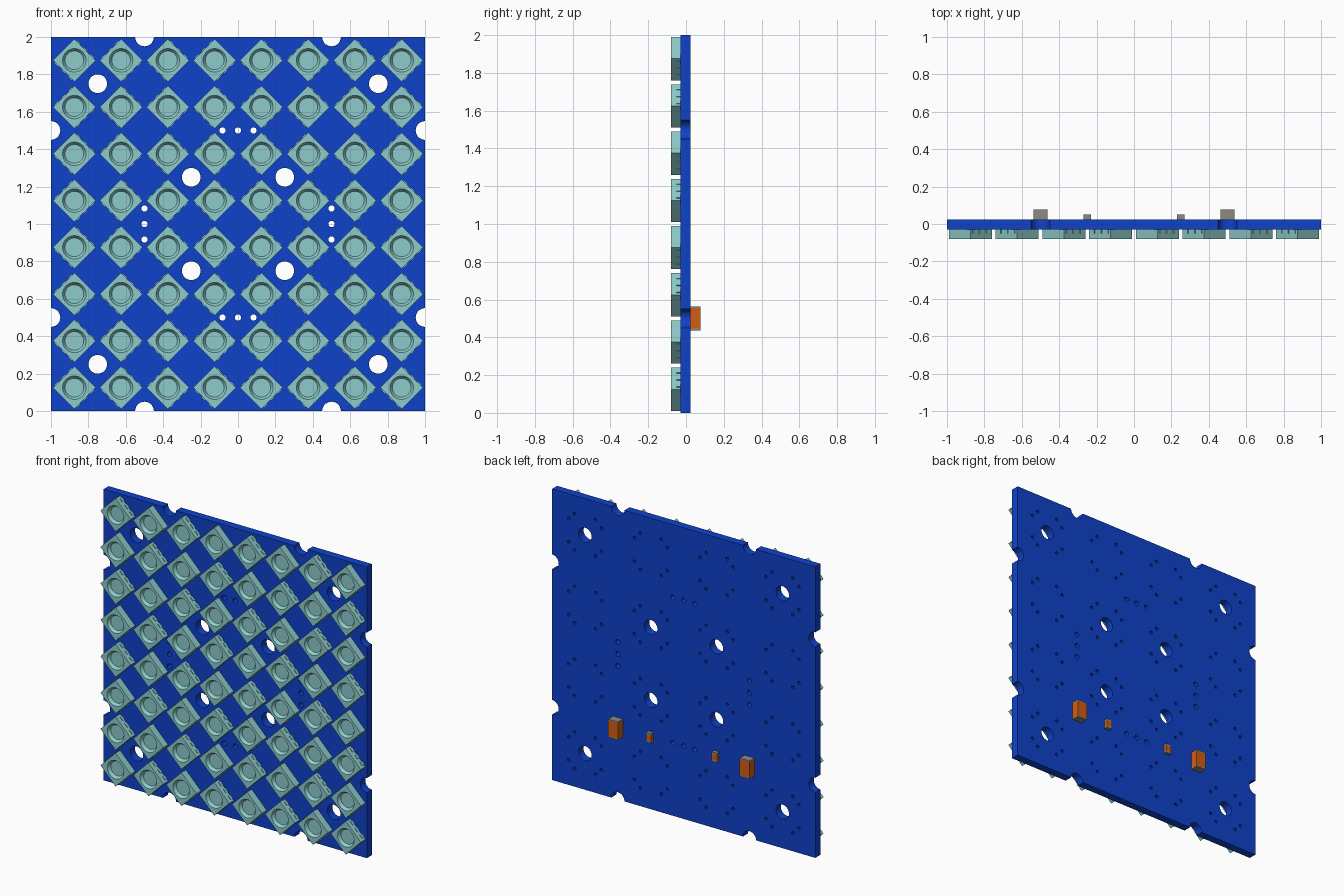
import bpy, bmesh
from math import sin, cos, pi, radians
from mathutils import Matrix, Vector

cube = bpy.data.objects.get("Cube")
if cube:
    bpy.data.objects.remove(cube, do_unlink=True)


def material(name, rgb):
    m = bpy.data.materials.new(name)
    m.use_nodes = True
    m.diffuse_color = (*rgb, 1)
    m.node_tree.nodes["Principled BSDF"].inputs["Base Color"].default_value = (*rgb, 1)
    return m


BLUE = material("board blue", (0.005, 0.055, 0.60))
TEAL = material("lamp teal", (0.27, 0.60, 0.60))
ORANGE = material("chip orange", (0.65, 0.11, 0.006))
GREY = material("terminal grey", (0.27, 0.25, 0.23))

FRONT, BACK = -0.03, 0.025   # board faces
LAMP_FRONT = -0.08


def add_object(name, mesh, location=(0, 0, 0)):
    ob = bpy.data.objects.new(name, mesh)
    ob.location = location
    bpy.context.collection.objects.link(ob)
    return ob


def add_box(bm, centre, size, index=0):
    mat = Matrix.Translation(centre) @ Matrix.Diagonal((*size, 1))
    for v in bmesh.ops.create_cube(bm, size=1, matrix=mat)["verts"]:
        for f in v.link_faces:
            f.material_index = index


# Board: notched outline with round holes, extruded from a flat curve
curve = bpy.data.curves.new("board", "CURVE")
curve.dimensions = "2D"
curve.fill_mode = "BOTH"
curve.extrude = (BACK - FRONT) / 2


def add_loop(points):
    s = curve.splines.new("POLY")
    s.points.add(len(points) - 1)
    for p, (x, y) in zip(s.points, points):
        p.co = (x, y, 0, 1)
    s.use_cyclic_u = True


def add_hole(x, y, r, n):
    add_loop([(x + r * cos(2 * pi * i / n), y + r * sin(2 * pi * i / n)) for i in range(n)])


side = [Vector((-1, -1))]
for c in (-0.5, 0.5):
    side += [Vector((c - 0.05 * cos(pi * i / 16), -1 + 0.05 * sin(pi * i / 16)))
             for i in range(17)]
outline = []
for k in range(4):
    turn = Matrix.Rotation(k * pi / 2, 2)
    outline += [tuple(turn @ p) for p in side]
add_loop(outline)

for sx in (-1, 1):
    for sy in (-1, 1):
        for d in (0.25, 0.75):
            add_hole(sx * d, sy * d, 0.05, 32)       # mounting holes
for s in (-0.5, 0.5):
    for t in (-0.083, 0, 0.083):
        add_hole(s, t, 0.017, 16)                    # break-off holes
        add_hole(t, s, 0.017, 16)
quarters = (-0.75, -0.25, 0.25, 0.75)
for cx in quarters:
    for cy in quarters:
        for sx in (-1, 1):
            for sy in (-1, 1):
                add_hole(cx + sx * 0.125, cy + sy * 0.08, 0.011, 10)   # pin holes
                add_hole(cx + sx * 0.08, cy + sy * 0.125, 0.011, 10)

board = add_object("board", curve, (0, (FRONT + BACK) / 2, 1))
board.rotation_euler = (pi / 2, 0, 0)
curve.materials.append(BLUE)
bpy.ops.object.select_all(action="DESELECT")
board.select_set(True)
bpy.context.view_layer.objects.active = board
bpy.ops.object.convert(target="MESH")
bpy.ops.object.shade_smooth_by_angle(angle=radians(30))


# Lamp: square body with a tapered round recess and small side terminals
def lamp_mesh(half=0.081, n=32):
    bm = bmesh.new()
    angles = [2 * pi * i / n for i in range(n)]
    square = [1 / max(abs(cos(a)), abs(sin(a))) for a in angles]
    rows = []
    for r, y, is_square in ((half, FRONT, True), (half, LAMP_FRONT, True),
                            (0.063, LAMP_FRONT, False), (0.05, -0.06, False)):
        rows.append([bm.verts.new((r * (q if is_square else 1) * cos(a), y,
                                   r * (q if is_square else 1) * sin(a)))
                     for a, q in zip(angles, square)])
    for lower, upper in zip(rows, rows[1:]):
        for i in range(n):
            j = (i + 1) % n
            bm.faces.new((lower[i], lower[j], upper[j], upper[i]))
    bm.faces.new(rows[0])
    bm.faces.new(rows[-1])
    bmesh.ops.recalc_face_normals(bm, faces=bm.faces)
    for s in (-1, 1):
        for t in (-0.052, 0, 0.052):
            add_box(bm, (s * half, FRONT - 0.01, t), (0.01, 0.02, 0.028))
    mesh = bpy.data.meshes.new("lamp")
    bm.to_mesh(mesh)
    bm.free()
    mesh.materials.append(TEAL)
    return mesh


lamp = lamp_mesh()
for row in range(8):
    for col in range(8):
        ob = add_object("lamp", lamp, (-0.875 + col * 0.25, 0, 0.125 + row * 0.25))
        # terminals face alternate diagonals in a checkerboard
        up_right = (row + col) % 2 == 1
        ob.rotation_euler = (0, radians(-45 if up_right else 45), 0)
        ob.select_set(True)
    bpy.context.view_layer.objects.active = ob
board.select_set(False)
bpy.ops.object.shade_smooth_by_angle(angle=radians(30))


# Chips on the back: orange body between grey end caps
def add_chip(name, x, width, depth, height, cap):
    bm = bmesh.new()
    add_box(bm, (0, 0, 0), (width, depth, height - 2 * cap))
    for s in (-1, 1):
        add_box(bm, (0, 0, s * (height - cap) / 2), (width, depth, cap), 1)
    mesh = bpy.data.meshes.new(name)
    bm.to_mesh(mesh)
    bm.free()
    mesh.materials.append(ORANGE)
    mesh.materials.append(GREY)
    add_object(name, mesh, (x, BACK + depth / 2, 0.5))


for s in (-1, 1):
    add_chip("large_chip", s * 0.5, 0.075, 0.053, 0.125, 0.008)
    add_chip("small_chip", s * 0.25, 0.04, 0.026, 0.066, 0.016)
